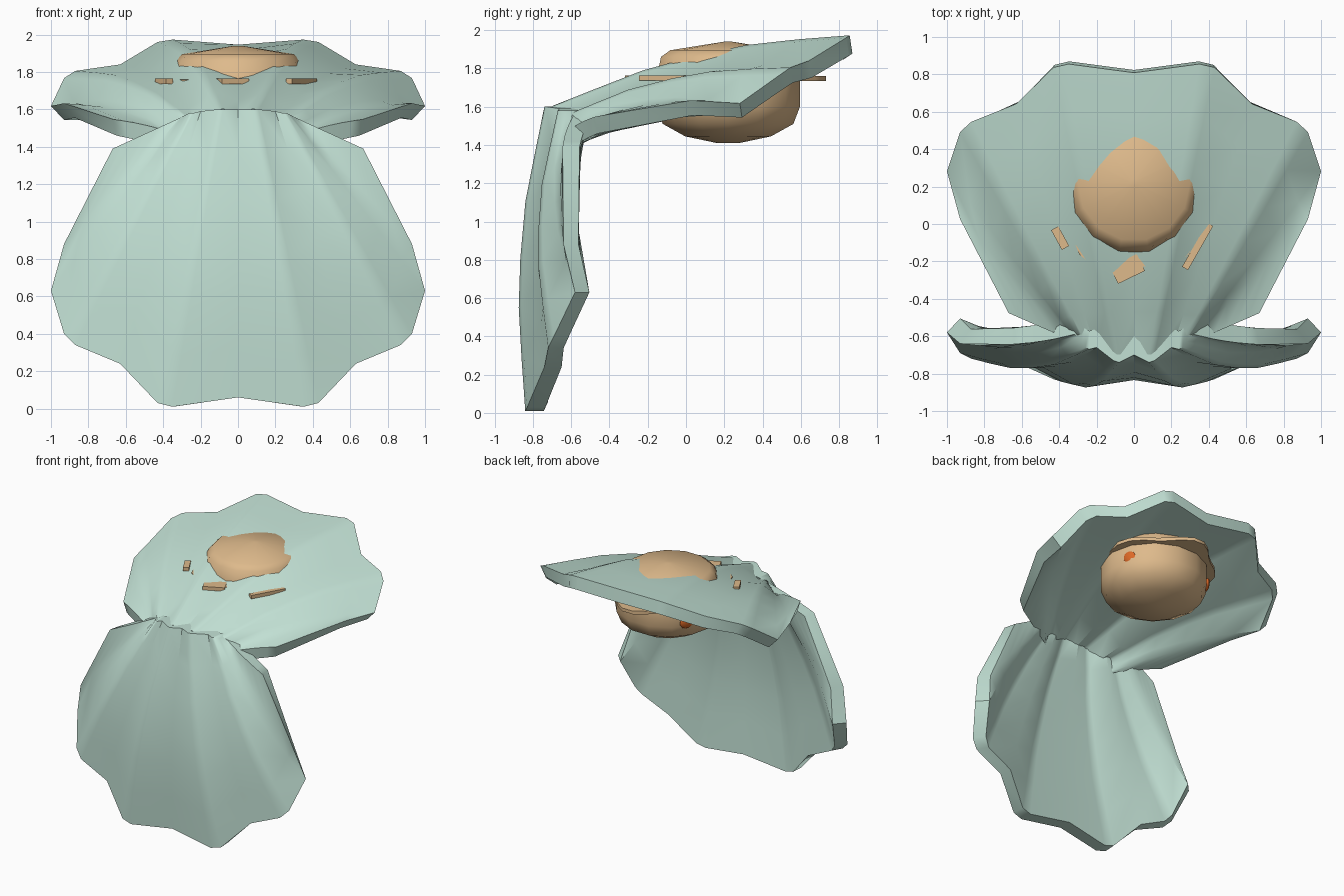
import bpy, bmesh, math
from mathutils import Vector

if "Cube" in bpy.data.objects:
    bpy.data.objects.remove(bpy.data.objects["Cube"])


def material(name, rgb):
    m = bpy.data.materials.new(name)
    m.diffuse_color = (*rgb, 1)
    m.use_nodes = True
    m.node_tree.nodes["Principled BSDF"].inputs["Base Color"].default_value = m.diffuse_color
    return m


SHELL = material("pale_green", (0.54, 0.75, 0.66))
FLESH = material("tan", (0.73, 0.49, 0.26))
EYE = material("orange", (0.72, 0.14, 0.02))


def finish(bm, name, mat, angle=30):
    bmesh.ops.recalc_face_normals(bm, faces=bm.faces)
    me = bpy.data.meshes.new(name)
    bm.to_mesh(me)
    bm.free()
    me.materials.append(mat)
    ob = bpy.data.objects.new(name, me)
    bpy.context.collection.objects.link(ob)
    bpy.ops.object.select_all(action='DESELECT')
    ob.select_set(True)
    bpy.context.view_layer.objects.active = ob
    bpy.ops.object.shade_smooth_by_angle(angle=math.radians(angle))
    return ob


# Shell ribs: hinge x, u, depth, then rim x, u, depth, and outward bulge
RIBS = [
    (0.00, 0.00, 0.70, 0.00, 1.54, 0.82, 0.065),
    (0.08, 0.00, 0.74, 0.35, 1.59, 0.84, 0.080),
    (0.11, 0.00, 0.73, 0.43, 1.57, 0.83, 0.075),
    (0.20, 0.01, 0.66, 0.63, 1.36, 0.74, 0.065),
    (0.24, 0.02, 0.67, 0.87, 1.26, 0.72, 0.080),
    (0.26, 0.02, 0.66, 0.93, 1.20, 0.69, 0.080),
    (0.28, 0.03, 0.63, 1.00, 0.97, 0.58, 0.085),
    (0.30, 0.04, 0.60, 0.93, 0.72, 0.64, 0.040),
    (0.32, 0.05, 0.59, 0.67, 0.21, 0.645, 0.010),
]
# Position along a rib, and share of the bulge there
STEPS = ((0, 0), (0.15, 0.42), (0.31, 0.85), (0.50, 0.95), (0.66, 0.85), (0.83, 0.45), (1, 0))


def shell(name, place):
    """Ribbed fan with an outer and an inner skin; place maps (x, u, depth) to space."""
    bm = bmesh.new()
    ribs = [(-r[0], r[1], r[2], -r[3], *r[4:]) for r in RIBS[:0:-1]] + RIBS
    skins = []
    for inner in (0, 1):
        grid = []
        for hx, hu, hd, rx, ru, rd, b in ribs:
            col = []
            for t, k in STEPS:
                x = hx + (rx - hx) * t
                u = hu + (ru - hu) * t
                d = hd + (rd - hd) * t + b * k
                if inner:
                    d -= 0.10 - 0.025 * x * x
                    x *= 1 - 0.07 * x * x
                col.append(bm.verts.new(place(x, u, d)))
            grid.append(col)
        for a, c in zip(grid, grid[1:]):
            for j in range(len(STEPS) - 1):
                bm.faces.new((a[j], a[j + 1], c[j + 1], c[j]))
        skins.append(grid)
    # wall joining the two skins around the border
    loops = [[c[0] for c in g] + g[-1][1:] + [c[-1] for c in g[-2::-1]] + g[0][-2:0:-1]
             for g in skins]
    n = len(loops[0])
    for i in range(n):
        k = (i + 1) % n
        bm.faces.new((loops[0][i], loops[0][k], loops[1][k], loops[1][i]))
    return finish(bm, name, SHELL, 42)


def lid_place(x, u, d):
    d -= 0.035 * max(0, 1 - u / 1.2)
    return Vector((x, -0.593 + 0.989 * u - 0.148 * d, 0.907 + 0.148 * u + 0.989 * d))


# The same shell twice: hanging in front, and tilted back as the lid
shell("lower_shell", lambda x, u, d: Vector((x, -d, 1.6 - u)))
shell("upper_shell", lid_place)


def lathe(name, mat, rings, sides, wave=0.0, lobes=5, angle=40):
    """Closed stack of rings (z, x radius, y radius) around the body centre."""
    bm = bmesh.new()
    prev = None
    for z, rx, ry in rings:
        loop = []
        for i in range(sides):
            a = math.tau * i / sides
            k = 1 + wave * math.cos(lobes * (a - math.pi / 2))
            loop.append(bm.verts.new((rx * k * math.cos(a), 0.22 + ry * k * math.sin(a), z)))
        if prev:
            for i in range(sides):
                k = (i + 1) % sides
                bm.faces.new((prev[i], prev[k], loop[k], loop[i]))
        else:
            bm.faces.new(loop[::-1])
        prev = loop
    bm.faces.new(prev)
    return finish(bm, name, mat, angle)


# Soft body, poking slightly through the lid
lathe("body", FLESH, [(1.41, 0.06, 0.06), (1.445, 0.23, 0.23), (1.51, 0.35, 0.35),
                      (1.60, 0.39, 0.385), (1.74, 0.39, 0.385), (1.86, 0.335, 0.36),
                      (1.895, 0.30, 0.31), (1.94, 0.02, 0.02)], 14)

# Thin wavy skirt around the body
lathe("skirt", FLESH, [(1.735, 0.41, 0.48), (1.76, 0.41, 0.48)], 30, wave=0.08)

# Skirt tips showing through the lid
for x, y, sx, sy, turn in ((-0.395, -0.075, 0.022, 0.06, 0.5),
                           (-0.035, -0.24, 0.08, 0.05, 0.45),
                           (0.34, -0.12, 0.018, 0.135, -0.52)):
    bm = bmesh.new()
    bmesh.ops.create_cube(bm, size=2)
    tip = finish(bm, "skirt_tip", FLESH)
    tip.scale = (sx, sy, 0.014)
    tip.location = (x, y, 1.75)
    tip.rotation_euler.z = turn

# Flat round eyes on the back of the body
for x, y, z in ((0.345, 0.365, 1.645), (-0.312, 0.44, 1.63)):
    bm = bmesh.new()
    bmesh.ops.create_icosphere(bm, subdivisions=2, radius=0.05)
    eye = finish(bm, "eye", EYE)
    eye.scale = (1, 1, 0.4)
    eye.location = (x, y, z)
    out = Vector((x, y - 0.22, -0.06))
    eye.rotation_euler = out.to_track_quat('Z', 'Y').to_euler()
